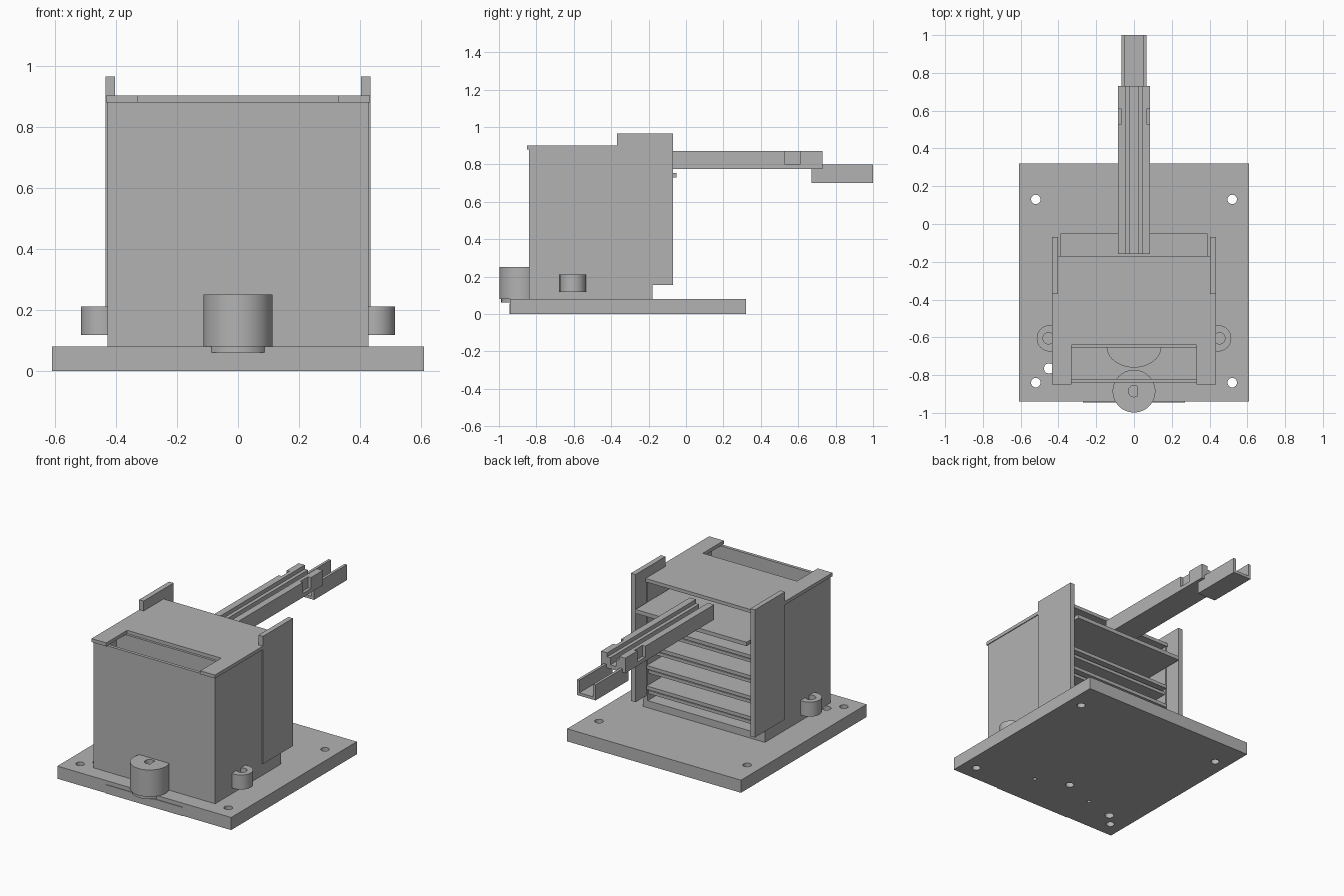
import bpy, bmesh, math
from mathutils import Matrix

if "Cube" in bpy.data.objects:
    bpy.data.objects.remove(bpy.data.objects["Cube"], do_unlink=True)

grey = bpy.data.materials.new("plain_grey")
grey.use_nodes = True
grey.diffuse_color = (0.45, 0.45, 0.45, 1)
grey.node_tree.nodes["Principled BSDF"].inputs["Base Color"].default_value = (0.45, 0.45, 0.45, 1)


def make(name, bm):
    bmesh.ops.recalc_face_normals(bm, faces=bm.faces[:])
    mesh = bpy.data.meshes.new(name)
    bm.to_mesh(mesh)
    bm.free()
    mesh.materials.append(grey)
    ob = bpy.data.objects.new(name, mesh)
    bpy.context.collection.objects.link(ob)
    return ob


def prism(name, points, low, high, along_y=False):
    """Extrude an outline up z, or an x-z outline along y."""
    bm = bmesh.new()
    ring = [bm.verts.new((a, low, b) if along_y else (a, b, low)) for a, b in points]
    out = bmesh.ops.extrude_face_region(bm, geom=[bm.faces.new(ring)])
    move = (0, high - low, 0) if along_y else (0, 0, high - low)
    bmesh.ops.translate(bm, vec=move, verts=[v for v in out["geom"] if isinstance(v, bmesh.types.BMVert)])
    bm.faces.ensure_lookup_table()
    return make(name, bm)


def box(name, x, y, z):
    return prism(name, [(x[0], y[0]), (x[1], y[0]), (x[1], y[1]), (x[0], y[1])], *z)


def cylinder(name, x, y, r, z, sides=40):
    bm = bmesh.new()
    place = Matrix.Translation((x, y, (z[0] + z[1]) / 2))
    bmesh.ops.create_cone(bm, cap_ends=True, segments=sides, radius1=r, radius2=r,
                          depth=z[1] - z[0], matrix=place)
    return make(name, bm)


def cut(ob, cutter):
    """Subtract a helper shape and remove it."""
    cutter.hide_render = True
    mod = ob.modifiers.new("cut", "BOOLEAN")
    mod.operation, mod.solver, mod.object = "DIFFERENCE", "EXACT", cutter
    graph = bpy.context.evaluated_depsgraph_get()
    mesh = bpy.data.meshes.new_from_object(ob.evaluated_get(graph))
    ob.modifiers.clear()
    ob.data = mesh
    bpy.data.objects.remove(cutter, do_unlink=True)


def smooth(ob):
    bpy.ops.object.select_all(action="DESELECT")
    ob.select_set(True)
    bpy.context.view_layer.objects.active = ob
    bpy.ops.object.shade_smooth_by_angle(angle=math.radians(30))


# Base plate with drilled holes
base = box("base_plate", (-.61, .61), (-.94, .32), (0, .08))
holes = [(sx * .52, y, .025) for sx in (-1, 1) for y in (.13, -.84)]
holes += [(-.45, -.765, .027), (-.035, -.637, .025), (.17, -.716, .012), (-.25, -.716, .012)]
for x, y, r in holes:
    cut(base, cylinder("drill", x, y, r, (-.1, .2), 24))
smooth(base)
box("base_front_strip", (-.27, .27), (-.944, -.94), (.0, .055))

# Cabinet shell
box("cabinet_floor", (-.425, .425), (-.84, -.18), (.08, .125))
box("front_wall", (-.425, .425), (-.84, -.82), (.08, .88))
box("chute_partition", (-.395, .395), (-.655, -.64), (.12, .88))
for side, s in (("left", 1), ("right", -1)):
    wall = sorted((s * .395, s * .428))
    box(side + "_wall", wall, (-.84, -.18), (.08, .88))
    box(side + "_side_flap", sorted((s * .403, s * .435)), (-.37, -.07), (.155, .965))

# Lid with an open notch at the front
prism("lid", [(-.433, -.85), (-.33, -.85), (-.33, -.64), (.33, -.64), (.33, -.85),
              (.433, -.85), (.433, -.17), (-.433, -.17)], .88, .902)

# Stacked shelves, each a plate over a recessed runner
for i in range(4):
    z = .2 + i * .13
    box(f"shelf_{i + 1}", (-.395, .395), (-.65, -.17), (z, z + .022))
    box(f"shelf_runner_{i + 1}", (-.395, .395), (-.65, -.19), (z - .035, z - .015))
    box(f"shelf_web_{i + 1}", (-.38, .38), (-.65, -.22), (z - .016, z + .001))
box("top_shelf", (-.39, .39), (-.65, -.05), (.73, .755))

# Rounded tab inside the chute
arc = [(.145 * math.cos(a), -.65 + .11 * math.sin(a))
       for a in (math.pi + math.pi * i / 20 for i in range(21))]
prism("chute_tab", arc, .6, .62)

# Grooved rail arm with side notches
half = [(.085, .775), (.085, .87), (.042, .87), (.042, .845), (.02, .845), (.02, .8)]
arm = prism("rail_arm", half + [(-x, z) for x, z in reversed(half)], -.16, .73, True)
for s in (-1, 1):
    cut(arm, box("notch", sorted((s * .065, s * .1)), (.53, .61), (.8, .9)))

# Channel at the end of the arm
half = [(.065, .7), (.065, .798), (.048, .798), (.048, .718)]
prism("end_channel", half + [(-x, z) for x, z in reversed(half)], .67, 1.0, True)

# Front knob with a D-shaped socket
knob = cylinder("front_knob", 0, -.885, .113, (.08, .25), 64)
d_shape = [(.03 * math.cos(a), -.885 + .03 * math.sin(a))
           for a in (math.radians(50 + 13 * i) for i in range(21))]
cut(knob, prism("socket", d_shape, .15, .3))
smooth(knob)
smooth(cylinder("knob_foot", 0, -.885, .103, (.06, .08), 64))

# Side bosses with bores
for side, s in (("left", 1), ("right", -1)):
    boss = cylinder(side + "_boss", s * .445, -.605, .07, (.118, .21), 48)
    cut(boss, cylinder("bore", s * .452, -.605, .03, (.15, .3), 24))
    smooth(boss)
